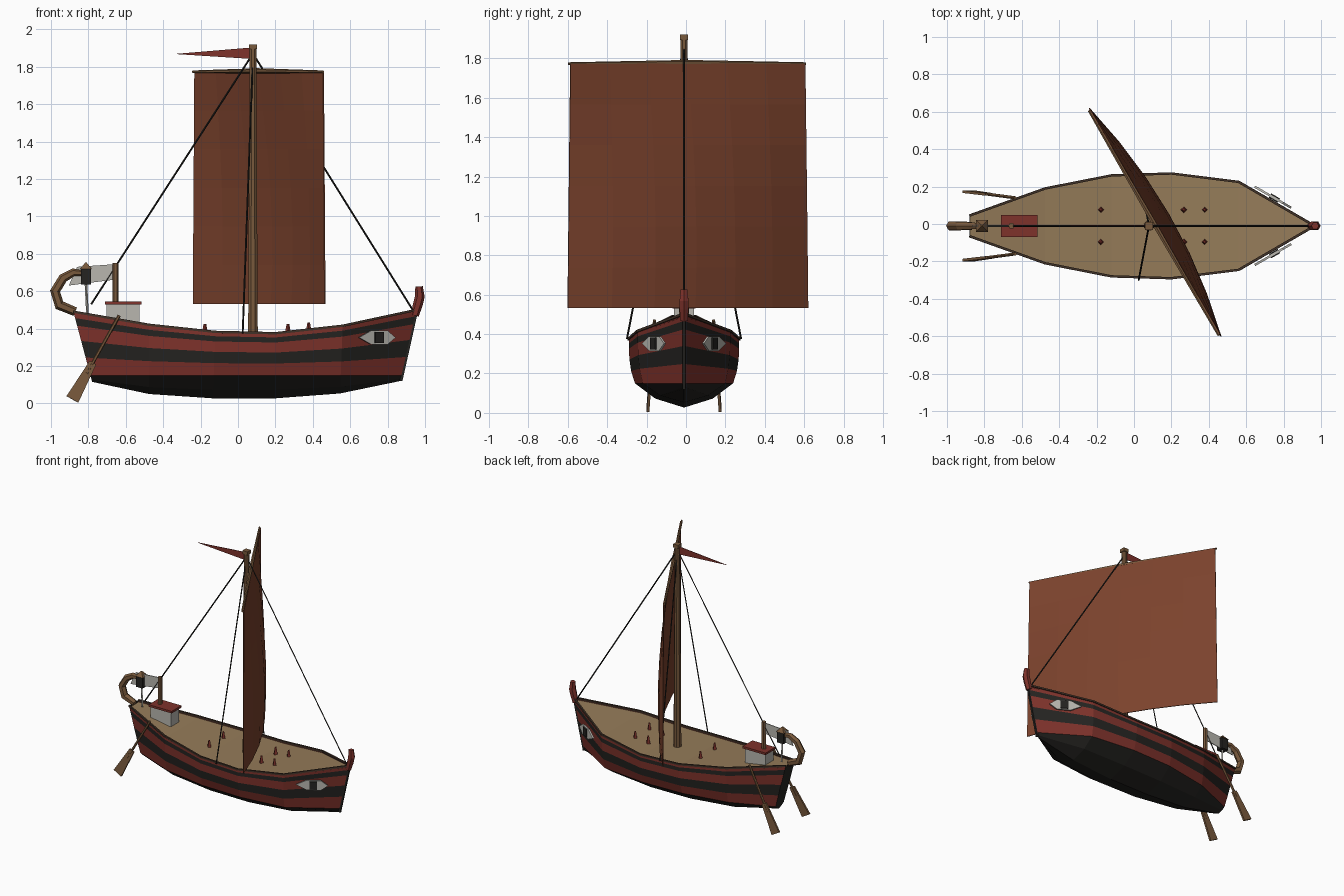
import bpy, math
from mathutils import Vector, Matrix

if "Cube" in bpy.data.objects:
    bpy.data.objects.remove(bpy.data.objects["Cube"])

Y0 = -0.01  # centre line of the boat


def mat(name, c):
    m = bpy.data.materials.new(name)
    m.diffuse_color = (*c, 1)
    m.use_nodes = True
    m.node_tree.nodes["Principled BSDF"].inputs["Base Color"].default_value = m.diffuse_color
    return m


RED = mat("red_paint", (.21, .032, .024))
BLACK = mat("black_paint", (.018, .017, .015))
DECK = mat("deck_wood", (.30, .20, .10))
WOOD = mat("wood", (.19, .10, .045))
SAIL = mat("sail_cloth", (.20, .055, .026))
WHITE = mat("pale_paint", (.48, .47, .43))
DARK = mat("dark_wood", (.05, .03, .02))


def mesh(name, verts, faces, *mats):
    me = bpy.data.meshes.new(name)
    me.from_pydata([tuple(v) for v in verts], [], faces)
    for m in mats:
        me.materials.append(m)
    ob = bpy.data.objects.new(name, me)
    bpy.context.collection.objects.link(ob)
    return ob


def tube(name, pts, radii, m, sides=6, turn=0.0):
    """Tube with a radius at every path point."""
    pts = [Vector(p) for p in pts]
    if not isinstance(radii, (list, tuple)):
        radii = [radii] * len(pts)
    verts, n = [], len(pts)
    for i, p in enumerate(pts):
        t = (pts[min(i + 1, n - 1)] - pts[max(i - 1, 0)]).normalized()
        a = t.cross(Vector((0, 1, 0))).normalized()
        b = t.cross(a)
        for k in range(sides):
            q = 2 * math.pi * k / sides + turn
            verts.append(p + (a * math.cos(q) + b * math.sin(q)) * radii[i])
    faces = [(i * sides + k, i * sides + (k + 1) % sides,
              (i + 1) * sides + (k + 1) % sides, (i + 1) * sides + k)
             for i in range(n - 1) for k in range(sides)]
    faces += [tuple(range(sides))[::-1], tuple(range((n - 1) * sides, n * sides))]
    return mesh(name, verts, faces, m)


def box(name, c, s, m):
    bpy.ops.mesh.primitive_cube_add(size=1, location=c)
    ob = bpy.context.object
    ob.name, ob.scale = name, s
    ob.data.materials.append(m)
    return ob


def plate(name, outline, origin, u, v, thick, m):
    """Flat plate: 2D outline in the u, v plane, given thickness."""
    o, u, v = Vector(origin), Vector(u).normalized(), Vector(v).normalized()
    w, n = u.cross(v) * thick / 2, len(outline)
    base = [o + u * a + v * b for a, b in outline]
    faces = [tuple(range(n))[::-1], tuple(range(n, 2 * n))]
    faces += [(k, (k + 1) % n, n + (k + 1) % n, n + k) for k in range(n)]
    return mesh(name, [p - w for p in base] + [p + w for p in base], faces, m)


# Hull stations: top x, bottom x, half width, sheer z, keel z
ST = [(-.88, -.78, .055, .49, .115), (-.475, -.475, .20, .42, .05),
      (-.12, -.135, .27, .382, .027), (.2, .2, .28, .375, .027),
      (.56, .545, .235, .415, .053), (.955, .87, .006, .50, .12)]
WIDTH = [0, .52, .89, .96, .99, 1, 1, 1]
FRAC = [.28, .54, .78, .9, 1]


def section(s):
    tx, bx, w, top, keel = s
    zs = [keel, keel + (.15 - keel) * .37, .15] + [.15 + (top - .15) * f for f in FRAC]
    half = [(bx + (tx - bx) * (z - keel) / (top - keel), w * k, z)
            for z, k in zip(zs, WIDTH)]
    return ([(x, Y0 - y, z) for x, y, z in half[::-1]]
            + [(x, Y0 + y, z) for x, y, z in half[1:]])


# Hull with painted bands
verts = [v for s in ST for v in section(s)]
N = 15
faces = [(i * N + k, i * N + k + 1, (i + 1) * N + k + 1, (i + 1) * N + k)
         for i in range(5) for k in range(N - 1)]
faces += [tuple(range(N))[::-1], tuple(range(5 * N, 6 * N))]
hull = mesh("hull", verts, faces, RED, BLACK)
bands = [0, 1, 0, 1, 0, 1, 1]
bands += bands[::-1]
for p in hull.data.polygons:
    p.material_index = bands[p.index % (N - 1)] if p.index < 70 else 1

# Deck following the sheer, with rails on both sides
dv = [(s[0], Y0 + d * s[2] * .99, s[3] - .012) for s in ST for d in (-1, 1)]
mesh("deck", dv, [(2 * i, 2 * i + 2, 2 * i + 3, 2 * i + 1) for i in range(5)], DECK)
for d, side in ((-1, "right"), (1, "left")):
    tube("rail_" + side, [(s[0], Y0 + d * s[2], s[3]) for s in ST], .009, DARK, 4, math.pi / 4)

# Stem post and raised stem head
tube("stem_post", [(.872, Y0, .12), (.957, Y0, .5)], .010, BLACK, 4, math.pi / 4)
tube("stem_head", [(.945, Y0, .47), (.962, Y0, .53), (.972, Y0, .57), (.968, Y0, .625)],
     [.022, .026, .026, .02], RED)

# Curved stern neck
tube("stern_neck", [(-.87, Y0, .49), (-.955, Y0, .525), (-.978, Y0, .60), (-.935, Y0, .67),
                    (-.88, Y0, .70), (-.82, Y0, .695)],
     [.024, .028, .027, .025, .022, .016], WOOD)

# Lantern on its pole
box("lantern", (-.813, Y0, .678), (.055, .055, .085), BLACK)
tube("lantern_cap", [(-.813, Y0, .718), (-.813, Y0, .752)], [.045, .006], WOOD, 4, math.pi / 4)
tube("lantern_pole", [(-.805, Y0, .48), (-.813, Y0, .64)], .007, WHITE, 4)

# Stern cloth panel and its post
tube("stern_post", [(-.655, Y0, .44), (-.655, Y0, .75)], .017, WOOD)
plate("stern_cloth", [(-.905, .63), (-.672, .66), (-.645, .745), (-.86, .73)],
      (0, Y0, 0), (1, 0, 0), (0, 0, 1), .006, WHITE)

# Cabin
box("cabin", (-.615, Y0, .475), (.175, .10, .11), WHITE)
box("cabin_roof", (-.613, Y0, .537), (.195, .118, .016), RED)

# Mast and cap
tube("mast", [(.08, Y0, .36), (.08, Y0, 1.90)], [.028, .019], WOOD, 8, math.pi / 8)
box("mast_cap", (.08, Y0, 1.907), (.042, .042, .026), WOOD)

# Yard and billowed sail, swung 30 degrees
along, out = Vector((-.5, .866, 0)), Vector((.866, .5, 0))
centre = Vector((.08, Y0, 0)) + out * .03
up = Vector((0, 0, 1))
tube("yard", [centre + along * a + up * z for a, z in ((-.695, 1.773), (0, 1.778), (.695, 1.773))],
     [.007, .014, .007], WOOD)
C, R = 6, 6
sv = []
for r in range(R + 1):
    v = r / R
    for c in range(C + 1):
        u = 2 * c / C - 1
        bulge = .085 * (1 - u * u) * math.sin(v * math.pi * .65)
        sv.append(centre + along * u * (.688 + .016 * v) + out * (bulge + .005)
                  + up * (1.772 - 1.24 * v))
sf = [(r * (C + 1) + c, r * (C + 1) + c + 1, (r + 1) * (C + 1) + c + 1, (r + 1) * (C + 1) + c)
      for r in range(R) for c in range(C)]
sail = mesh("sail", sv, sf, SAIL)
sail.modifiers.new("cloth", 'SOLIDIFY').thickness = .006

# Pennant
plate("pennant", [(-.34, 1.868), (.068, 1.842), (.068, 1.902)],
      (0, Y0, 0), (1, 0, 0), (0, 0, 1), .004, RED)

# Rigging from the masthead
head = (.08, Y0, 1.87)
for name, end in (("forestay", (.94, Y0, .49)), ("backstay", (-.785, Y0, .53)),
                  ("shroud_left", (.025, .28, .375)), ("shroud_right", (.025, -.30, .375))):
    tube(name, [head, end], .005, BLACK, 4)

# Deck pins
for x in (-.177, .267, .378):
    for d in (-1, 1):
        tube("deck_pin", [(x, Y0 + d * .086, .365), (x, Y0 + d * .086, .425 + .08 * max(0, x - .3))],
             [.018, .007], RED, 4)

# Steering oars and painted eyes on both sides
for d, side in ((-1, "right"), (1, "left")):
    a = Vector((-.635, Y0 + d * .15, .47))
    b = Vector((-.885, Y0 + d * .183, .022))
    tube("oar_shaft_" + side, [a, a.lerp(b, .7)], .009, WOOD)
    w = (b - a).normalized()
    plate("oar_blade_" + side, [(.29, -.02), (.515, -.036), (.515, .036), (.29, .02)],
          a, w, w.cross(Vector((0, 1, 0))), .014, WOOD)
    fore = Vector((.866, -.5 * d, 0))
    pos = Vector((.745, Y0 + d * .152, .352))
    plate("eye_" + side, [(-.115, 0), (-.04, -.037), (.06, -.037), (.11, 0), (.06, .037), (-.04, .037)],
          pos, fore, up, .012, WHITE)
    plate("pupil_" + side, [(-.02, -.03), (.034, -.03), (.034, .03), (-.02, .03)],
          pos, fore, up, .026, BLACK)
